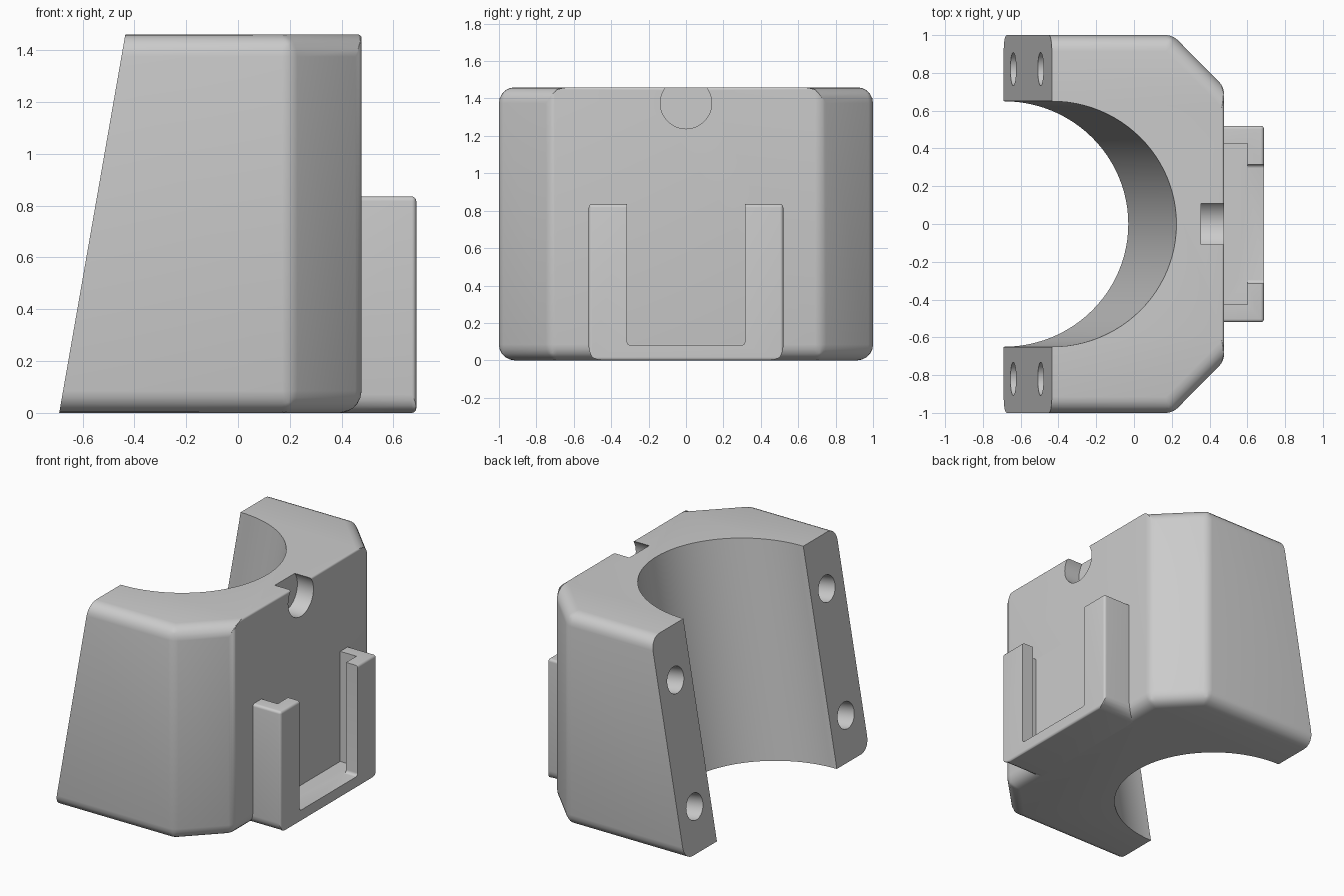
import bpy, bmesh, math
from mathutils import Vector

if "Cube" in bpy.data.objects:
    bpy.data.objects.remove(bpy.data.objects["Cube"])

grey = bpy.data.materials.new("plain grey")
grey.use_nodes = True
grey.diffuse_color = (0.6, 0.6, 0.6, 1)
grey.node_tree.nodes["Principled BSDF"].inputs["Base Color"].default_value = grey.diffuse_color

HEIGHT, FRONT_X = 1.46, 0.477
BACK_LOW, BACK_TOP = -0.69, -0.435
UP = Vector((BACK_TOP - BACK_LOW, 0, HEIGHT)).normalized()   # along the leaning back
INWARD = Vector((UP.z, 0, -UP.x))                            # square to the leaning back


def make_object(name, bm):
    bmesh.ops.recalc_face_normals(bm, faces=bm.faces)
    mesh = bpy.data.meshes.new(name)
    bm.to_mesh(mesh)
    bm.free()
    mesh.materials.append(grey)
    obj = bpy.data.objects.new(name, mesh)
    bpy.context.collection.objects.link(obj)
    return obj


def prism(bm, low, high):
    """Join two matching outlines into a closed solid."""
    a, b = [bm.verts.new(p) for p in low], [bm.verts.new(p) for p in high]
    bm.faces.new(a)
    bm.faces.new(b)
    for i in range(len(a)):
        j = (i + 1) % len(a)
        bm.faces.new((a[i], a[j], b[j], b[i]))


def box(name, x, y, z):
    bm = bmesh.new()
    rect = [(x[0], y[0]), (x[1], y[0]), (x[1], y[1]), (x[0], y[1])]
    prism(bm, [(*p, z[0]) for p in rect], [(*p, z[1]) for p in rect])
    return make_object(name, bm)


def cylinder(name, centre, axis, radius, length, sides):
    bm = bmesh.new()
    bmesh.ops.create_cone(bm, cap_ends=True, segments=sides, radius1=radius, radius2=radius, depth=length)
    obj = make_object(name, bm)
    obj.data.transform(Vector(axis).to_track_quat('Z', 'Y').to_matrix().to_4x4())
    obj.location = centre
    return obj


def apply_modifier(obj, mod):
    bpy.context.view_layer.objects.active = obj
    bpy.ops.object.modifier_apply(modifier=mod.name)


def cut(obj, cutter):
    mod = obj.modifiers.new("cut", 'BOOLEAN')
    mod.operation, mod.solver, mod.object = 'DIFFERENCE', 'EXACT', cutter
    apply_modifier(obj, mod)
    bpy.data.objects.remove(cutter)


def round_edges(obj, width, weight_of):
    """Bevel every edge by width times the weight the rule gives it."""
    weights = obj.data.attributes.new("bevel_weight_edge", 'FLOAT', 'EDGE')
    for e in obj.data.edges:
        weights.data[e.index].value = weight_of(*[obj.data.vertices[v].co for v in e.vertices])
    mod = obj.modifiers.new("rounding", 'BEVEL')
    mod.limit_method, mod.width, mod.segments = 'WEIGHT', width, 5
    apply_modifier(obj, mod)


def smooth(obj):
    bpy.ops.object.select_all(action='DESELECT')
    obj.select_set(True)
    bpy.context.view_layer.objects.active = obj
    bpy.ops.object.shade_smooth_by_angle(angle=math.radians(30))


# Clamp body: chamfered block with a leaning back
def outline(back, z):
    half = [(back, 1), (0.205, 1), (FRONT_X, 0.725)]
    return [(x, y, z) for x, y in half] + [(x, -y, z) for x, y in reversed(half)]


def body_weight(a, b):
    if min(a.x, b.x) < -0.4 and max(a.x, b.x) < 0:
        return 0                       # leaning back stays crisp
    if abs(a.z - b.z) > 0.1:
        return 0.4                     # upright corners
    if min(a.x, b.x) > 0.4 and a.z > 1:
        return 0.15                    # top front edge
    return 1


bm = bmesh.new()
prism(bm, outline(BACK_LOW, 0), outline(BACK_TOP, HEIGHT))
body = make_object("clamp_body", bm)
round_edges(body, 0.085, body_weight)

# Leaning bore, front notch and four screw holes
middle = Vector(((BACK_LOW + BACK_TOP) / 2, 0, HEIGHT / 2))
cut(body, cylinder("bore_cutter", middle, UP, 0.65, 4, 96))
cut(body, cylinder("notch_cutter", (0.855, 0, 1.375), (1, 0, 0), 0.137, 1, 48))
for side in (-1, 1):
    for z in (0.29, 1.12):
        x = BACK_LOW + (BACK_TOP - BACK_LOW) * z / HEIGHT
        cut(body, cylinder("screw_cutter", (x, side * 0.82, z), INWARD, 0.088, 0.8, 32))
smooth(body)

# Slide-in bracket: block with rounded lower corners, hollowed to a lipped channel
bracket = box("slide_bracket", (0.38, 0.688), (-0.52, 0.52), (0, 0.835))


def bracket_weight(a, b):
    if abs(a.x - b.x) > 0.1:
        return 1 if a.z < 0.1 else 0.25
    return 0.25 if a.x > 0.6 else 0


round_edges(bracket, 0.07, bracket_weight)
cut(bracket, box("channel_cutter", (FRONT_X, 0.6), (-0.427, 0.427), (0.08, 1)))
window = box("window_cutter", (0.55, 0.8), (-0.315, 0.315), (0.08, 1))
round_edges(window, 0.02, lambda a, b: 1 if abs(a.x - b.x) > 0.1 and a.z < 0.5 else 0)
cut(bracket, window)
smooth(bracket)
